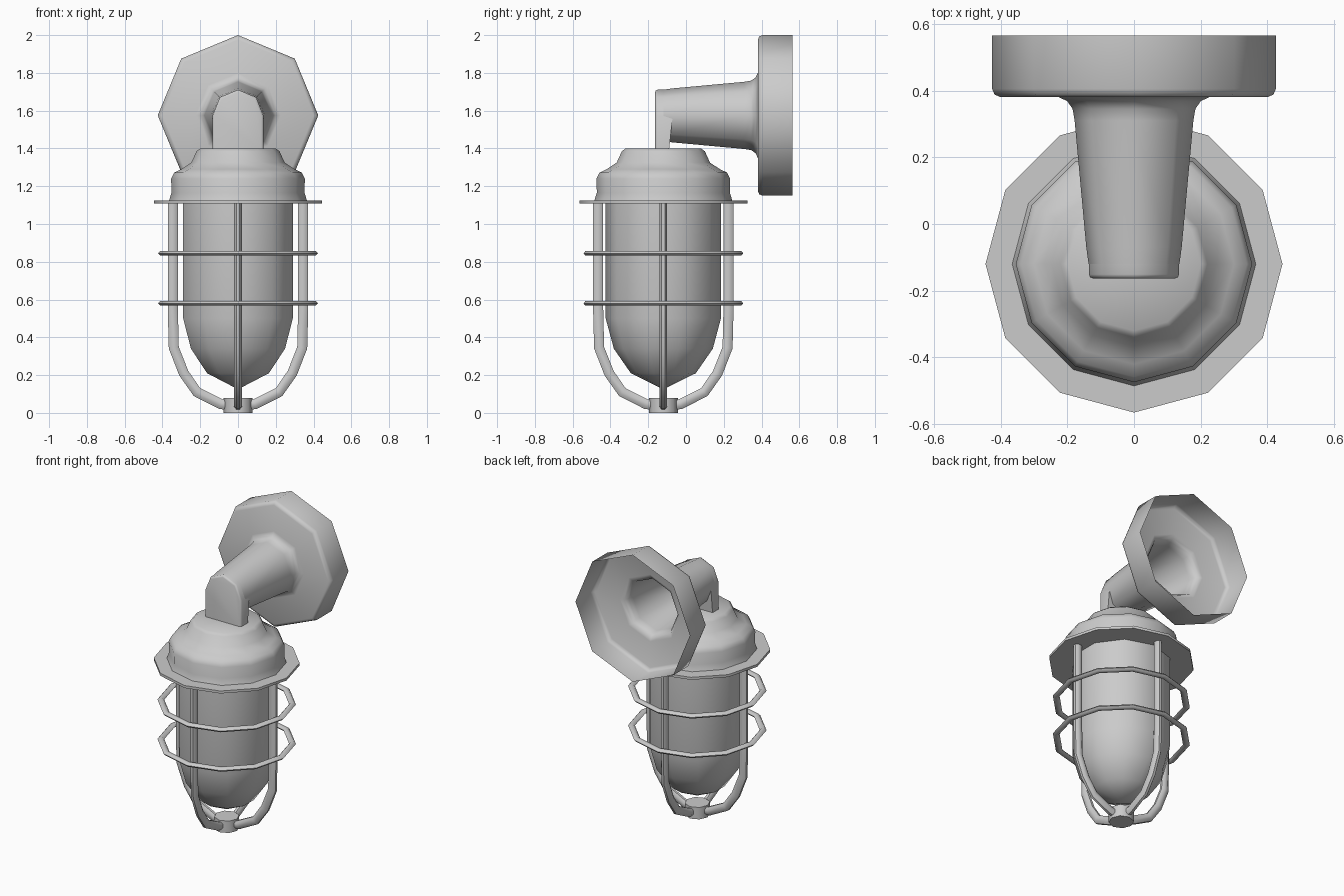
import bpy, bmesh
from math import sin, cos, pi, radians
from mathutils import Vector, Matrix

if "Cube" in bpy.data.objects:
    bpy.data.objects.remove(bpy.data.objects["Cube"])

AXIS_Y = -0.12   # lantern centre line
PLATE_Z = 1.575  # wall arm centre line


def finish(name, bm, angle=50):
    bmesh.ops.remove_doubles(bm, verts=bm.verts, dist=1e-5)
    bmesh.ops.recalc_face_normals(bm, faces=bm.faces)
    mesh = bpy.data.meshes.new(name)
    bm.to_mesh(mesh)
    bm.free()
    ob = bpy.data.objects.new(name, mesh)
    bpy.context.collection.objects.link(ob)
    bpy.ops.object.select_all(action='DESELECT')
    ob.select_set(True)
    bpy.context.view_layer.objects.active = ob
    bpy.ops.object.shade_smooth_by_angle(angle=radians(angle))
    return ob


def skin(bm, loops, wrap=False):
    # bridge successive closed vertex loops with quads
    n = len(loops[0])
    pairs = list(zip(loops, loops[1:])) + ([(loops[-1], loops[0])] if wrap else [])
    for a, b in pairs:
        for i in range(n):
            j = (i + 1) % n
            bm.faces.new((a[i], a[j], b[j], b[i]))


def revolve(name, profile, sides, matrix, wrap=False, angle=50):
    # profile of (radius, height) turned round the local z axis
    bm = bmesh.new()
    loops = []
    for r, h in profile:
        ring = []
        for i in range(sides):
            t = 2 * pi * i / sides - pi / 2
            ring.append(bm.verts.new(matrix @ Vector((r * cos(t), r * sin(t), h))))
        loops.append(ring)
    skin(bm, loops, wrap)
    bmesh.ops.remove_doubles(bm, verts=bm.verts, dist=1e-5)
    bmesh.ops.dissolve_degenerate(bm, edges=bm.edges, dist=1e-5)
    return finish(name, bm, angle)


lantern = Matrix.Translation((0, AXIS_Y, 0))
# local z runs along world +y for the wall arm
wall = Matrix.Translation((0, 0, PLATE_Z)) @ Matrix.Rotation(-pi / 2, 4, 'X')

# hollow wall plate flowing into the tapered arm
revolve("wall_plate_and_arm",
        [(0.425, 0.565), (0.425, 0.405), (0.418, 0.388), (0.40, 0.38),
         (0.225, 0.38), (0.20, 0.368), (0.184, 0.345), (0.178, 0.31),
         (0.143, -0.07), (0.136, -0.12)], 8, wall)

# arched elbow dropping onto the canopy
bm = bmesh.new()
arch = [(-0.135, 1.39), (-0.135, 1.575), (-0.096, 1.671), (0, 1.711),
        (0.096, 1.671), (0.135, 1.575), (0.135, 1.39)]
front = [bm.verts.new((x, -0.163, z)) for x, z in arch]
back = [bm.verts.new((x, -0.09 + 0.02 * min(1, (z - 1.39) / 0.185), z)) for x, z in arch]
skin(bm, [front, back])
front_face = bm.faces.new(front)
bm.faces.new(back)
bmesh.ops.bevel(bm, geom=list(front_face.edges)[:6], offset=0.012,
                segments=2, profile=0.5, affect='EDGES')
finish("elbow", bm)

# stepped canopy with thin flange
revolve("canopy",
        [(0, 1.40), (0.20, 1.40), (0.22, 1.385), (0.247, 1.325), (0.30, 1.29),
         (0.338, 1.272), (0.354, 1.24), (0.352, 1.165), (0.365, 1.125),
         (0.445, 1.125), (0.445, 1.108), (0, 1.108)], 12, lantern)

# glass jar
revolve("glass", [(0.305, 1.11), (0.305, 0.50), (0.262, 0.34), (0.172, 0.21), (0, 0.125)],
        10, lantern)

# two guard rings
for label, z in (("upper", 0.845), ("lower", 0.58)):
    section = [(0.402 + 0.021 * cos(k * pi / 3), z + 0.014 * sin(k * pi / 3)) for k in range(6)]
    revolve(label + "_guard_ring", section, 12, lantern, wrap=True, angle=65)

# four guard bars curling in under the glass
path = [(0.345, 1.11), (0.345, 0.55), (0.34, 0.345), (0.287, 0.21),
        (0.217, 0.11), (0.09, 0.046), (0.03, 0.04)]
pts = [Vector(p) for p in path]
for k, side in enumerate(("right", "back", "left", "front")):
    turn = lantern @ Matrix.Rotation(k * pi / 2, 4, 'Z')
    bm = bmesh.new()
    loops = []
    for i, p in enumerate(pts):
        d = (pts[min(i + 1, len(pts) - 1)] - pts[max(i - 1, 0)]).normalized()
        nrm = Vector((-d.y, d.x))
        ring = []
        for j in range(8):
            t = 2 * pi * (j + 0.5) / 8
            q = p + nrm * 0.029 * cos(t)
            ring.append(bm.verts.new(turn @ Vector((q.x, 0.022 * sin(t), q.y))))
        loops.append(ring)
    skin(bm, loops)
    bm.faces.new(loops[0])
    bm.faces.new(loops[-1])
    finish(side + "_guard_bar", bm)

# bottom hub joining the bars
revolve("bottom_hub", [(0, 0.08), (0.077, 0.08), (0.077, 0), (0, 0)], 8, lantern)
